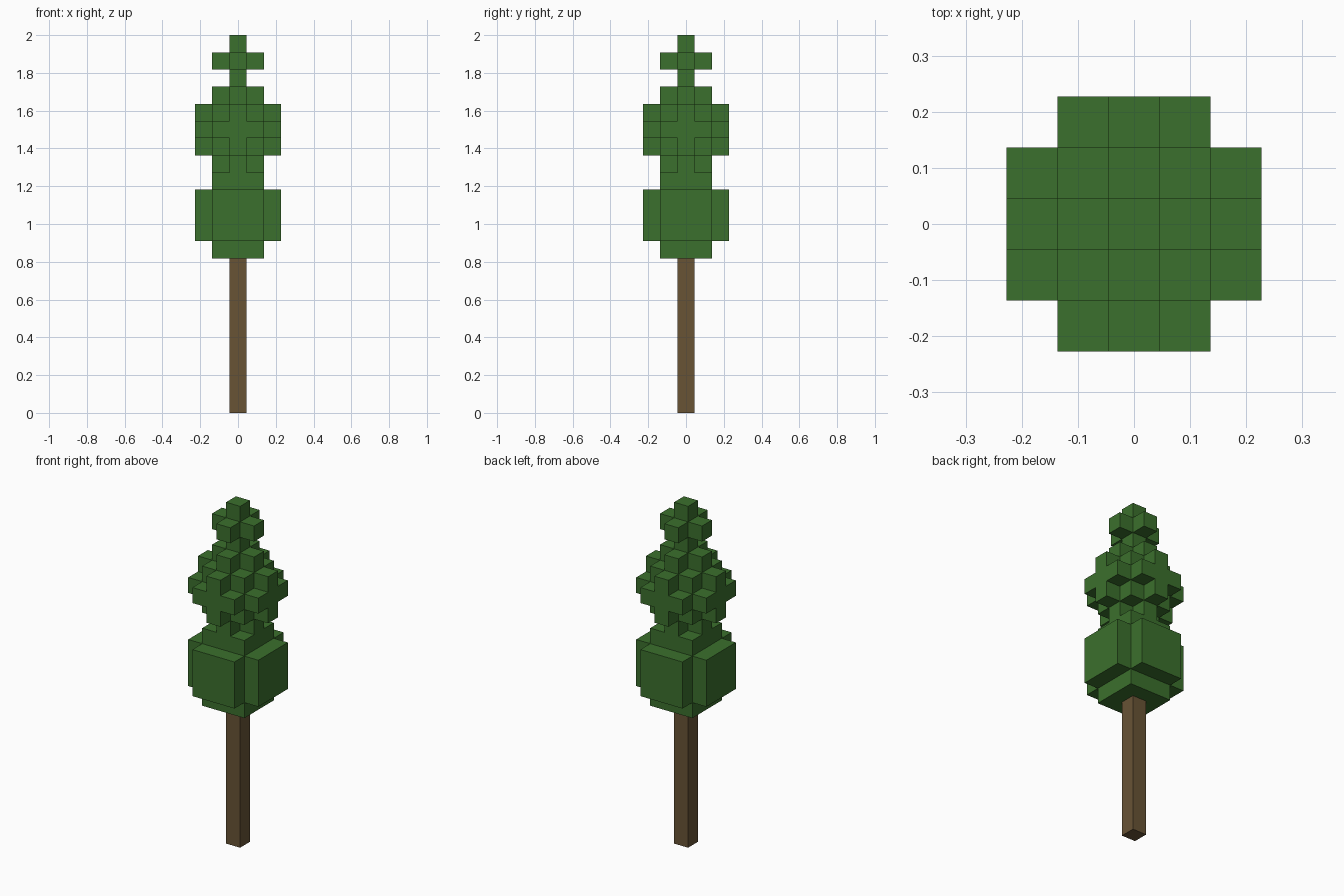
import bpy
import bmesh
from mathutils import Vector

if "Cube" in bpy.data.objects:
    bpy.data.objects.remove(bpy.data.objects["Cube"], do_unlink=True)

UNIT = 1 / 11       # edge length of one block
TRUNK_BLOCKS = 9


def material(name, color):
    mat = bpy.data.materials.new(name)
    mat.use_nodes = True
    mat.diffuse_color = color
    mat.node_tree.nodes["Principled BSDF"].inputs["Base Color"].default_value = color
    return mat


def disc(reach, limit):
    """Cells of a square layer, trimmed where |x| + |y| exceeds the limit."""
    span = range(-reach, reach + 1)
    return [(x, y) for x in span for y in span if abs(x) + abs(y) <= limit]


def block_object(name, cells, mat):
    """Outer skin of a set of blocks, with flat areas merged."""
    bm = bmesh.new()
    axes = [Vector((1, 0, 0)), Vector((0, 1, 0)), Vector((0, 0, 1))]
    for cell in cells:
        centre = Vector(cell) + Vector((0, 0, 0.5))
        for i in range(3):
            for sign in (-1, 1):
                out = axes[i] * sign
                if tuple(int(a + b) for a, b in zip(cell, out)) in cells:
                    continue
                u = axes[(i + 1) % 3] * sign
                v = axes[(i + 2) % 3]
                corners = [out - u - v, out + u - v, out + u + v, out - u + v]
                bm.faces.new([bm.verts.new((centre + c / 2) * UNIT) for c in corners])
    bmesh.ops.remove_doubles(bm, verts=bm.verts, dist=UNIT / 100)
    bmesh.ops.dissolve_limit(bm, angle_limit=0.01, verts=bm.verts, edges=bm.edges)
    mesh = bpy.data.meshes.new(name)
    bm.to_mesh(mesh)
    bm.free()
    mesh.materials.append(mat)
    obj = bpy.data.objects.new(name, mesh)
    bpy.context.collection.objects.link(obj)


# Layer shapes
single = disc(0, 0)
plus = disc(1, 1)
square = disc(1, 2)
diamond = disc(2, 2)
wide = disc(2, 3)

# Trunk
trunk = {(0, 0, z) for z in range(TRUNK_BLOCKS)}
block_object("trunk", trunk, material("bark brown", (0.138, 0.087, 0.036, 1)))

# Foliage, from the lowest layer up to the tip
layers = [square, wide, wide, wide, square, plus, diamond, wide, diamond,
          plus, single, plus, single]
foliage = {(x, y, TRUNK_BLOCKS + i) for i, layer in enumerate(layers) for x, y in layer}
block_object("foliage", foliage, material("leaf green", (0.044, 0.162, 0.026, 1)))
